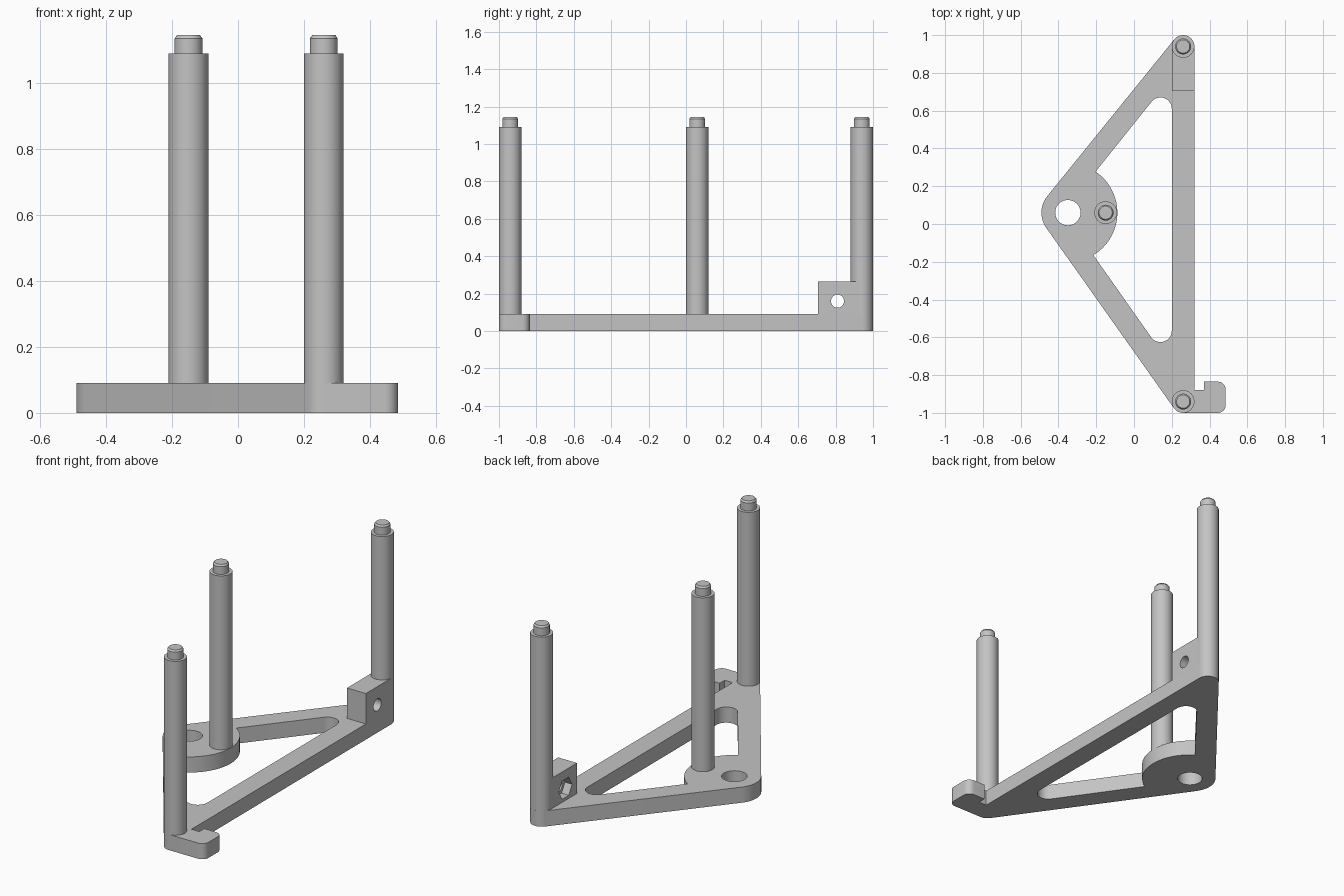
import bpy, bmesh
from math import cos, sin, radians, pi
from mathutils import Matrix

if "Cube" in bpy.data.objects:
    bpy.data.objects.remove(bpy.data.objects["Cube"])

grey = bpy.data.materials.new("plain grey")
grey.use_nodes = True
grey.diffuse_color = (0.55, 0.55, 0.55, 1)
grey.node_tree.nodes["Principled BSDF"].inputs["Base Color"].default_value = grey.diffuse_color

PLATE = 0.09
CORNER = 0.06
BACK, FRONT, HUB = (0.26, 0.94), (0.26, -0.94), (-0.35, 0.06)


def activate(ob):
    bpy.ops.object.select_all(action='DESELECT')
    ob.select_set(True)
    bpy.context.view_layer.objects.active = ob


def add_object(name, bm):
    bmesh.ops.recalc_face_normals(bm, faces=bm.faces)
    me = bpy.data.meshes.new(name)
    bm.to_mesh(me)
    bm.free()
    me.materials.append(grey)
    ob = bpy.data.objects.new(name, me)
    bpy.context.collection.objects.link(ob)
    return ob


def smooth(ob):
    activate(ob)
    bpy.ops.object.shade_smooth_by_angle(angle=radians(25))


def arc(centre, r, a, b, steps=20):
    angles = [radians(a + (b - a) * i / steps) for i in range(steps + 1)]
    return [(centre[0] + r * cos(t), centre[1] + r * sin(t)) for t in angles]


def flat_plate(name, loops, height):
    """Extrude an outline with holes."""
    cu = bpy.data.curves.new(name + "_outline", 'CURVE')
    cu.dimensions = '2D'
    cu.fill_mode = 'BOTH'
    cu.extrude = height / 2
    for pts in loops:
        sp = cu.splines.new('POLY')
        sp.points.add(len(pts) - 1)
        for p, (x, y) in zip(sp.points, pts):
            p.co = (x, y, 0, 1)
        sp.use_cyclic_u = True
    tmp = bpy.data.objects.new(name + "_tmp", cu)
    bpy.context.collection.objects.link(tmp)
    dg = bpy.context.evaluated_depsgraph_get()
    me = bpy.data.meshes.new_from_object(tmp.evaluated_get(dg))
    bm = bmesh.new()
    bm.from_mesh(me)
    bpy.data.objects.remove(tmp)
    bpy.data.meshes.remove(me)
    bmesh.ops.remove_doubles(bm, verts=bm.verts, dist=1e-5)
    bmesh.ops.translate(bm, verts=bm.verts, vec=(0, 0, height / 2))
    return add_object(name, bm)


def lathe(name, centre, profile, sides=48):
    bm = bmesh.new()
    rings = []
    for r, z in profile:
        rings.append([bm.verts.new((centre[0] + r * cos(2 * pi * i / sides),
                                    centre[1] + r * sin(2 * pi * i / sides), z))
                      for i in range(sides)])
    for low, high in zip(rings, rings[1:]):
        for i in range(sides):
            j = (i + 1) % sides
            bm.faces.new((low[i], low[j], high[j], high[i]))
    bm.faces.new(rings[0][::-1])
    bm.faces.new(rings[-1])
    return add_object(name, bm)


def cut_prism(target, sides, radius, x0, x1, y, z, spin=0):
    """Cut a sideways prism out of the target."""
    bm = bmesh.new()
    place = (Matrix.Translation(((x0 + x1) / 2, y, z)) @ Matrix.Rotation(pi / 2, 4, 'Y')
             @ Matrix.Rotation(spin, 4, 'Z'))
    bmesh.ops.create_cone(bm, cap_ends=True, segments=sides, radius1=radius,
                          radius2=radius, depth=x1 - x0, matrix=place)
    cutter = add_object("cutter", bm)
    cutter.hide_render = True
    activate(target)
    mod = target.modifiers.new("cut", 'BOOLEAN')
    mod.operation = 'DIFFERENCE'
    mod.solver = 'EXACT'
    mod.object = cutter
    bpy.ops.object.modifier_apply(modifier=mod.name)
    bpy.data.objects.remove(cutter)


# Triangular base frame with hook, window and hub hole
hook = (arc((0.445, -0.96), 0.04, -90, 0, 8) + arc((0.445, -0.875), 0.04, 0, 90, 8)
        + [(0.37, -0.835), (0.37, -0.88), (0.32, -0.88)])
outer = (arc(BACK, CORNER, 0, 141) + arc(HUB, 0.14, 141, 215.3)
         + arc(FRONT, CORNER, 215.3, 270) + hook)
window = (arc((0.14, 0.61), 0.06, 0, 141) + arc(HUB, 0.262, 56, -59, 32)
          + arc((0.14, -0.565), 0.06, 215.3, 360))
hub_hole = arc(HUB, 0.067, 0, 352.5, 47)
smooth(flat_plate("base_frame", [outer, window, hub_hole], PLATE))

# Upright posts with a chamfered pin on top
post = [(0.06, PLATE - 0.01), (0.06, 1.09), (0.042, 1.09), (0.042, 1.135), (0.035, 1.145)]
for name, spot in (("back_post", BACK), ("front_post", FRONT), ("hub_post", (-0.15, 0.06))):
    smooth(lathe(name, spot, post))

# Clamp block with a bolt hole and a hexagonal nut pocket
bm = bmesh.new()
bmesh.ops.create_cube(bm, size=1, matrix=Matrix.Translation((0.26, 0.8175, 0.1775))
                      @ Matrix.Diagonal((0.12, 0.225, 0.175, 1)))
block = add_object("clamp_block", bm)
cut_prism(block, 32, 0.035, 0.1, 0.4, 0.81, 0.16)
cut_prism(block, 6, 0.06, 0.1, 0.245, 0.81, 0.16)
smooth(block)
